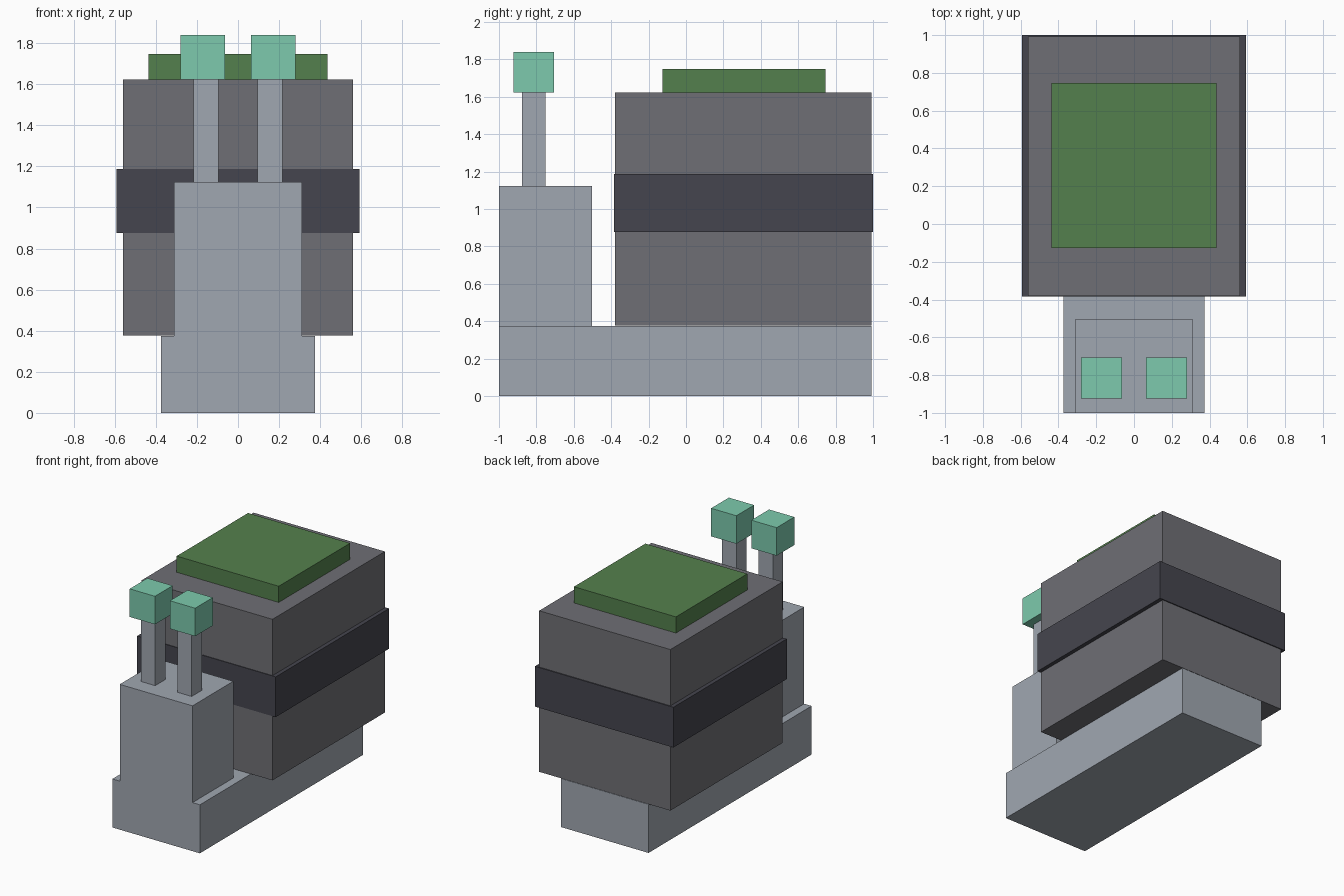
import bpy

if "Cube" in bpy.data.objects:
    bpy.data.objects.remove(bpy.data.objects["Cube"])


def linear(c):
    c /= 255
    return c / 12.92 if c <= 0.04045 else ((c + 0.055) / 1.055) ** 2.4


def material(name, r, g, b):
    mat = bpy.data.materials.new(name)
    mat.diffuse_color = (linear(r), linear(g), linear(b), 1)
    mat.use_nodes = True
    mat.node_tree.nodes["Principled BSDF"].inputs["Base Color"].default_value = mat.diffuse_color
    return mat


def box(name, mat, x, y, z):
    """Axis-aligned box from its (min, max) range on each axis."""
    bpy.ops.mesh.primitive_cube_add(size=1, location=[sum(r) / 2 for r in (x, y, z)])
    obj = bpy.context.object
    obj.name = name
    obj.scale = [r[1] - r[0] for r in (x, y, z)]
    bpy.ops.object.transform_apply(location=False, rotation=False, scale=True)
    obj.data.materials.append(mat)
    return obj


skin = material("pale grey skin", 160, 167, 177)
shell_grey = material("shell grey", 111, 111, 117)
band_grey = material("dark band grey", 69, 69, 78)
moss_green = material("moss green", 84, 128, 77)
eye_green = material("mint eye green", 125, 202, 173)

# Long foot and upright neck
box("foot", skin, (-0.374, 0.374), (-1.0, 0.992), (0, 0.375))
box("neck", skin, (-0.311, 0.311), (-1.0, -0.502), (0.375, 1.123))

# Shell with a raised band and a moss slab on top
box("shell", shell_grey, (-0.561, 0.561), (-0.38, 0.992), (0.377, 1.622))
box("shell_band", band_grey, (-0.592, 0.592), (-0.385, 1.0), (0.876, 1.187))
box("moss", moss_green, (-0.436, 0.436), (-0.126, 0.746), (1.622, 1.747))

# Eye stalks, each with a cube eye
for side, label in ((-1, "left"), (1, "right")):
    sx, ex = side * 0.156, side * 0.172
    box(label + "_stalk", skin, (sx - 0.061, sx + 0.061), (-0.876, -0.752), (1.123, 1.623))
    box(label + "_eye", eye_green, (ex - 0.108, ex + 0.108), (-0.923, -0.707), (1.623, 1.84))
